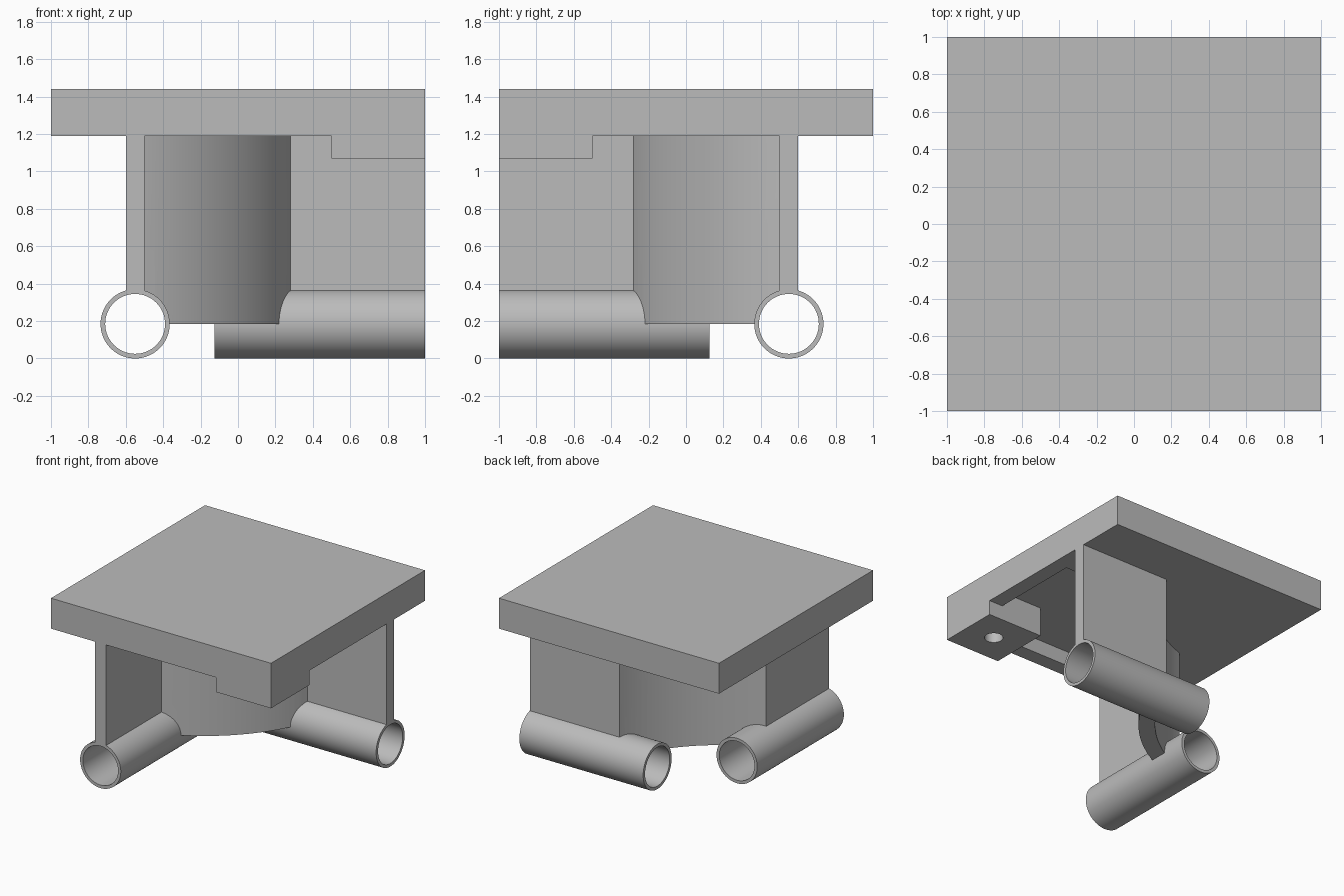
import bpy, bmesh
from math import sin, cos, asin, acos, pi, radians
from mathutils import Matrix

cube = bpy.data.objects.get("Cube")
if cube:
    bpy.data.objects.remove(cube, do_unlink=True)

grey = bpy.data.materials.new("plain grey")
grey.use_nodes = True
COLOR = (0.5, 0.5, 0.5, 1)
grey.diffuse_color = COLOR
grey.node_tree.nodes["Principled BSDF"].inputs["Base Color"].default_value = COLOR


def finish(name, bm):
    bmesh.ops.recalc_face_normals(bm, faces=bm.faces)
    mesh = bpy.data.meshes.new(name)
    bm.to_mesh(mesh)
    bm.free()
    mesh.materials.append(grey)
    obj = bpy.data.objects.new(name, mesh)
    bpy.context.collection.objects.link(obj)
    return obj


def prism(name, outline, z0, z1):
    """Extrude an xy outline from z0 up to z1."""
    bm = bmesh.new()
    face = bm.faces.new([bm.verts.new((x, y, z0)) for x, y in outline])
    top = bmesh.ops.extrude_face_region(bm, geom=[face])["geom"]
    bmesh.ops.translate(bm, vec=(0, 0, z1 - z0),
                        verts=[v for v in top if isinstance(v, bmesh.types.BMVert)])
    return finish(name, bm)


def box(name, x0, x1, y0, y1, z0, z1):
    return prism(name, [(x0, y0), (x1, y0), (x1, y1), (x0, y1)], z0, z1)


def circle(r, n, cx=0, cy=0):
    return [(cx + r * cos(2 * pi * i / n), cy + r * sin(2 * pi * i / n)) for i in range(n)]


def corner_arc(r, start, end, n=24):
    """Arc about the back right corner; angles run from +x towards -y."""
    angles = [start + (end - start) * i / n for i in range(n + 1)]
    return [(-1 + r * cos(a), 1 - r * sin(a)) for a in angles]


def cut(obj, cutter):
    mod = obj.modifiers.new("cut", "BOOLEAN")
    mod.operation, mod.solver, mod.object = "DIFFERENCE", "EXACT", cutter
    bpy.context.view_layer.objects.active = obj
    bpy.ops.object.modifier_apply(modifier=mod.name)
    bpy.data.objects.remove(cutter, do_unlink=True)


def smooth(obj):
    bpy.ops.object.select_all(action="DESELECT")
    obj.select_set(True)
    bpy.context.view_layer.objects.active = obj
    bpy.ops.object.shade_smooth_by_angle(angle=radians(30))


# Tube sizes, and the two placements: along y on the right, along x at the back
RADIUS, BORE, AXIS = 0.185, 0.16, 0.55
PLACES = {
    "right": Matrix.Translation((-AXIS, 0, RADIUS)) @ Matrix.Rotation(pi / 2, 4, "X"),
    "back": Matrix.Translation((0, AXIS, RADIUS)) @ Matrix.Rotation(pi / 2, 4, "Y"),
}

# Top plate with a corner block, a shallow pocket underneath and a pin hole
plate = box("top_plate", -1, 1, -1, 1, 1.19, 1.44)
r, edge, side = 1.5, 0.875, 0.25
a = asin((1 - side) / r)
pocket = [(edge, side)] + corner_arc(r, a, pi / 2 - a)
pocket += [(-side, -edge), (0.5, -edge), (0.5, -0.5), (edge, -0.5)]
cut(plate, prism("pocket_cutter", pocket, 1.0, 1.31))
block = box("corner_block", 0.5, 1, -1, -0.5, 1.07, 1.19)
for part in (plate, block):
    cut(part, prism("hole_cutter", circle(0.07, 32, 0.75, -0.75), 1.0, 1.31))
    smooth(part)

# Straight walls above the tubes
box("right_wall", -0.6, -0.5, -1, -0.22, 0.355, 1.19)
box("back_wall", 0.22, 1, 0.5, 0.6, 0.355, 1.19)

# Curved wall joining the straight walls, ending flush with their outer faces
outer, inner = 1.375, 1.25
s_out, s_in = asin(0.4 / outer), asin(0.4 / inner)
outline = corner_arc(outer, s_out, acos(0.4 / outer))
outline += corner_arc(inner, s_in, acos(0.4 / inner))[::-1]
curved = prism("curved_wall", outline, RADIUS, 1.19)
for place in PLACES.values():
    bore = prism("bore_cutter", circle(BORE + 0.01, 48), -2, 2)
    bore.data.transform(place)
    cut(curved, bore)
smooth(curved)

# Open tubes under the walls
for name, place in PLACES.items():
    bm = bmesh.new()
    rings = []
    for rad, z in ((RADIUS, -0.125), (RADIUS, 1), (BORE, 1), (BORE, -0.125)):
        rings.append([bm.verts.new((x, y, z)) for x, y in circle(rad, 64)])
    for k, ring in enumerate(rings):
        nxt = rings[(k + 1) % 4]
        for i in range(64):
            j = (i + 1) % 64
            bm.faces.new((ring[i], ring[j], nxt[j], nxt[i]))
    bm.transform(place)
    smooth(finish(name + "_tube", bm))
